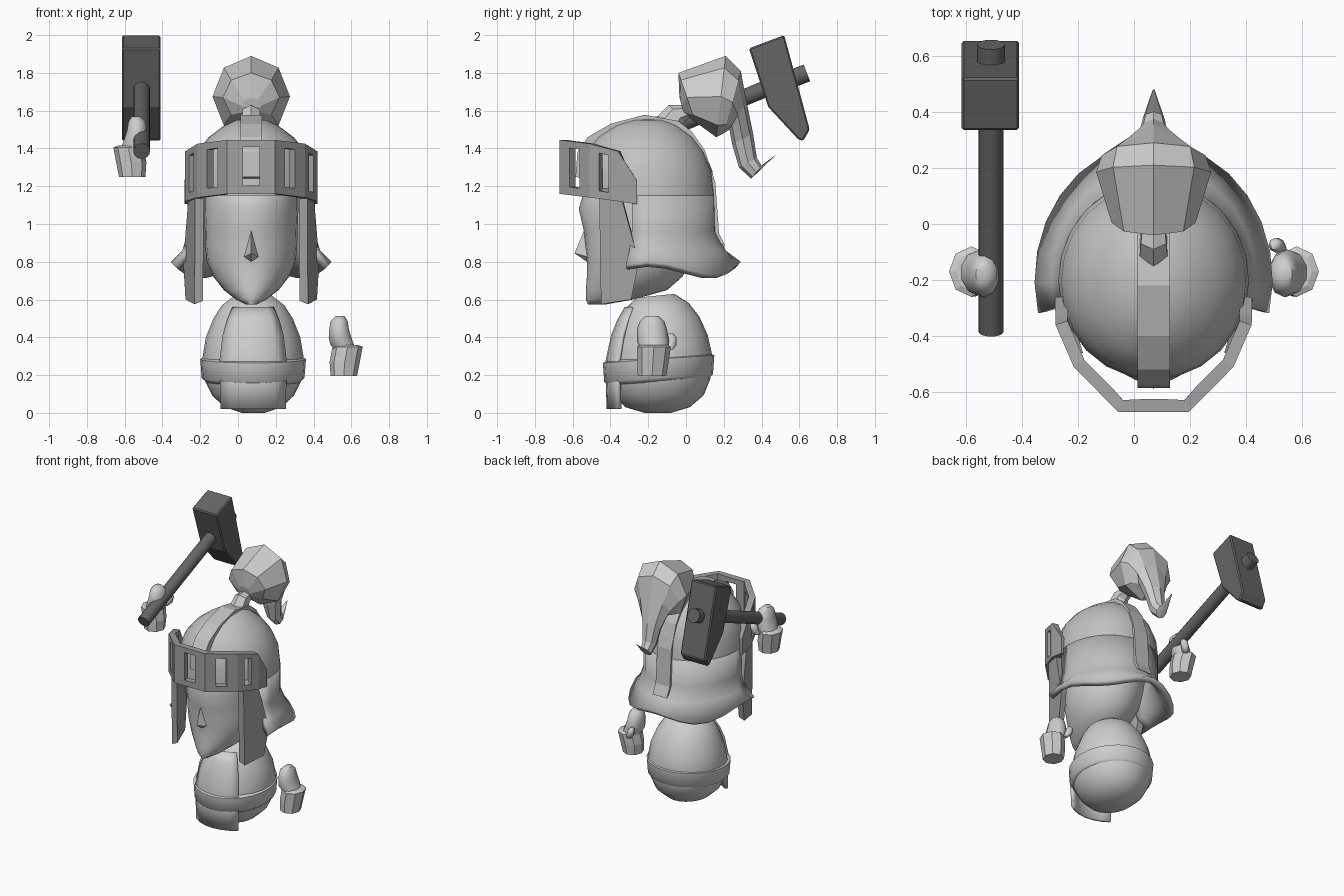
import bpy, bmesh, math
from mathutils import Vector

if "Cube" in bpy.data.objects:
    bpy.data.objects.remove(bpy.data.objects["Cube"])

CX = 0.07  # centre line of the figure


def material(name, v):
    m = bpy.data.materials.new(name)
    m.diffuse_color = (v, v, v, 1)
    m.use_nodes = True
    m.node_tree.nodes["Principled BSDF"].inputs["Base Color"].default_value = m.diffuse_color
    return m


LIGHT = material("light grey", 0.62)
STEEL = material("helmet grey", 0.54)
VISOR = material("visor grey", 0.36)
DARK = material("dark iron", 0.13)


def make(name, verts, faces, mat, smooth=None, solid=0, recalc=True, bevel=0):
    me = bpy.data.meshes.new(name)
    me.from_pydata([tuple(v) for v in verts], [], faces)
    bm = bmesh.new()
    bm.from_mesh(me)
    bmesh.ops.remove_doubles(bm, verts=bm.verts, dist=0.0005)
    if recalc:
        bmesh.ops.recalc_face_normals(bm, faces=bm.faces)
    bm.to_mesh(me)
    bm.free()
    ob = bpy.data.objects.new(name, me)
    bpy.context.collection.objects.link(ob)
    me.materials.append(mat)
    if smooth:
        bpy.ops.object.select_all(action='DESELECT')
        ob.select_set(True)
        bpy.context.view_layer.objects.active = ob
        bpy.ops.object.shade_smooth_by_angle(angle=math.radians(smooth))
    if solid:
        s = ob.modifiers.new("thickness", 'SOLIDIFY')
        s.thickness, s.offset = solid, -1
    if bevel:
        b = ob.modifiers.new("bevel", 'BEVEL')
        b.width, b.segments = bevel, 1
    return ob


def skin(n, count, closed=True, caps=True):
    """Quads joining count rings of n points each."""
    f = []
    for i in range(count - 1):
        for j in range(n if closed else n - 1):
            k = (j + 1) % n
            f.append((i * n + j, i * n + k, (i + 1) * n + k, (i + 1) * n + j))
    if closed and caps:
        f += [tuple(reversed(range(n))), tuple(range((count - 1) * n, count * n))]
    return f


def loft(name, mat, rings, sides=24, arc=None, caps=True, **kw):
    """Rings (cx, cy, z, rx, ry, slope), bottom to top; angle 0 faces the front."""
    if arc:
        ang = [math.radians(arc[0] + (arc[1] - arc[0]) * j / sides) for j in range(sides + 1)]
    else:
        ang = [2 * math.pi * j / sides for j in range(sides)]
    verts = []
    for cx, cy, z, rx, ry, slope in rings:
        for a in ang:
            dy = -ry * math.cos(a)
            h = z(a) if callable(z) else z
            verts.append((cx + rx * math.sin(a), cy + dy, h + slope * dy))
    return make(name, verts, skin(len(ang), len(rings), not arc, caps), mat,
                recalc=not arc and caps, **kw)


def sweep(name, mat, rings, n=8, **kw):
    """Rings (top y, top z, bottom y, bottom z, half width) on the centre line."""
    verts = []
    phase, k = (math.pi / 4, math.sqrt(2)) if n == 4 else (0, 1)
    for ty, tz, by, bz, w in rings:
        for j in range(n):
            a = 2 * math.pi * j / n + phase
            c, s = math.cos(a) * k, math.sin(a) * k
            verts.append((CX + w * s, (ty + by) / 2 + c * (ty - by) / 2,
                          (tz + bz) / 2 + c * (tz - bz) / 2))
    return make(name, verts, skin(n, len(rings)), mat, **kw)


# Torso: rounded bowl below, dome above
B = 0.08
loft("torso", LIGHT, [
    (B, -.15, 0.0, .06, .07, 0), (B, -.15, .03, .15, .17, 0), (B, -.14, .09, .215, .235, .02),
    (B, -.14, .17, .255, .27, .05), (B, -.135, .28, .27, .275, .07), (B, -.135, .40, .25, .25, .05),
    (B, -.14, .50, .21, .21, .05), (B, -.15, .57, .165, .165, .07), (B, -.16, .62, .1, .1, .1)],
    smooth=45)
# Padded belt, higher at the back
loft("belt", LIGHT, [
    (B, -.145, .165, .25, .265, .07), (B, -.145, .185, .272, .288, .07),
    (B, -.145, .285, .28, .295, .07), (B, -.145, .295, .255, .27, .07)], smooth=50)
# Tabard hanging down the front
loft("tabard", LIGHT, [
    (B, -.145, .02, .275, .275, 0), (B, -.145, .16, .28, .28, 0), (B, -.14, .28, .282, .285, 0),
    (B, -.14, .41, .257, .257, 0), (B, -.145, .49, .22, .22, 0), (B, -.15, .56, .175, .175, 0)],
    sides=6, arc=(-39, 39), smooth=40, solid=.02)

# Head with a tapering chin: (z, half width, front y, back y)
face = [(.575, .03, -.52, -.42), (.60, .08, -.53, -.28), (.65, .145, -.53, -.10), (.72, .2, -.525, -.02),
        (.80, .235, -.525, .03), (.88, .243, -.535, .06), (.96, .245, -.54, .08), (1.08, .25, -.568, .09),
        (1.14, .25, -.55, .09), (1.3, .24, -.48, .05), (1.42, .15, -.38, -.02)]
loft("head", LIGHT, [(CX, (f + b) / 2, z, w, (b - f) / 2, 0) for z, w, f, b in face], smooth=60)
make("nose", [(CX, -.53, .99), (CX, -.59, .845), (CX - .05, -.5, .82), (CX + .05, -.5, .82),
              (CX, -.51, .79)], [(0, 2, 1), (0, 1, 3), (1, 2, 4), (1, 4, 3), (0, 3, 4, 2)], LIGHT)

# Helmet: full dome and a flaring neck guard open at the front
loft("helmet_dome", STEEL, [
    (CX, -.20, 1.15, .34, .355, 0), (CX, -.205, 1.28, .33, .345, 0), (CX, -.215, 1.38, .29, .315, 0),
    (CX, -.215, 1.46, .225, .255, 0), (CX, -.21, 1.52, .145, .175, 0), (CX, -.2, 1.55, .08, .1, 0),
    (CX, -.2, 1.557, .02, .02, 0)], caps=False, smooth=50)
loft("neck_guard", STEEL, [
    (CX, -.2, lambda a: .765 + .035 * math.cos(4 * a), .425, .49, 0),
    (CX, -.2, .86, .365, .41, 0), (CX, -.2, .96, .335, .36, 0), (CX, -.2, 1.15, .34, .355, 0)],
    sides=16, arc=(76, 284), smooth=40, solid=.04)

# Raised crest strip over the dome
path = [(-.585, 1.25), (-.575, 1.38), (-.52, 1.46), (-.4, 1.53), (-.22, 1.578), (-.04, 1.545), (.03, 1.49),
        (.10, 1.39), (.155, 1.22), (.175, .95), (.21, .88)]
crest = []
for y, z in path:
    d = (Vector((-.2, 1.15)) - Vector((y, z))).normalized() * .06
    crest.append((y, z, y + d.x, z + d.y, .058))
sweep("crest", STEEL, crest, n=4)

# Visor band: one slot in each of the five front panels
half = [(.352, -.26, 1.105, 1.23), (.35, -.36, 1.12, 1.385), (.285, -.51, 1.14, 1.425), (.127, -.67, 1.16, 1.445)]
cols = [(CX - x, y, lo, hi) for x, y, lo, hi in half] + [(CX + x, y, lo, hi) for x, y, lo, hi in reversed(half)]
vs, fs = [], []
for s in range(len(cols) - 1):
    p, q = cols[s], cols[s + 1]
    base = len(vs)
    for v in (0, .15, .87, 1):
        for u in (0, .33, .67, 1):
            x, y, lo, hi = (a + (b - a) * u for a, b in zip(p, q))
            vs.append((x, y, lo + (hi - lo) * v))
    for r in range(3):
        for c in range(3):
            if (r, c) == (1, 1) and 0 < s < len(cols) - 2:
                continue
            k = base + r * 4 + c
            fs.append((k, k + 1, k + 5, k + 4))
make("visor", vs, fs, VISOR, solid=.045, recalc=False)

# Cheek guards
outline = [(-.46, 1.17), (-.35, 1.17), (-.25, .80), (-.29, .60), (-.45, .575)]
for side, label in ((-1, "left"), (1, "right")):
    vs = [(CX + side * (.30 + .3 * (y + .45) - t), y, z + t * .4) for t in (0, .045) for y, z in outline]
    make("cheek_guard_" + label, vs, skin(5, 2), VISOR)

# Plume and its socket
sweep("plume_socket", LIGHT, [
    (-.15, 1.57, -.03, 1.50, .058), (-.09, 1.63, -.01, 1.54, .052), (-.02, 1.63, .02, 1.56, .045),
    (.04, 1.66, .06, 1.58, .04)], n=6)
sweep("plume", LIGHT, [
    (-.035, 1.67, -.01, 1.58, .05), (-.04, 1.80, .05, 1.54, .15), (.21, 1.89, .16, 1.46, .205),
    (.29, 1.81, .20, 1.48, .185), (.32, 1.65, .23, 1.50, .13), (.355, 1.48, .245, 1.42, .075),
    (.375, 1.35, .28, 1.30, .05), (.40, 1.31, .345, 1.24, .04), (.48, 1.37, .475, 1.365, .004)])

# Gloves: flared cuff, mitten and thumb, the other one raised to hold the hammer
for side, dz, label in ((1, 0, "lowered"), (-1, 1.055, "raised")):
    def r(x, y, z, rx, ry, s=0):
        return (side * x, y, z + dz, rx, ry, s)
    loft("cuff_" + label, LIGHT, [
        r(.56, -.18, .195, .07, .075), r(.565, -.175, .27, .08, .083), r(.58, -.17, .35, .08, .09),
        r(.575, -.17, .36, .06, .07)], sides=8)
    loft("mitten_" + label, LIGHT, [
        r(.57, -.17, .33, .06, .07), r(.545, -.175, .38, .065, .085), r(.535, -.18, .44, .055, .08),
        r(.535, -.18, .485, .048, .065), r(.54, -.18, .513, .025, .035)], sides=10, smooth=50)
    loft("thumb_" + label, LIGHT, [
        r(.53, -.09, .335, .015, .02), r(.515, -.078, .36, .025, .028), r(.505, -.075, .40, .025, .026),
        r(.50, -.08, .42, .012, .012)], sides=8, smooth=60)


# Hammer: slanted handle, wedge-ended head and end knob
def rod(name, a, b, radius, n=16):
    a, b = Vector(a), Vector(b)
    d = (b - a).normalized()
    up = Vector((1, 0, 0)).cross(d)
    vs = [p + radius * (math.cos(t) * Vector((1, 0, 0)) + math.sin(t) * up)
          for p in (a, b) for t in (2 * math.pi * j / n for j in range(n))]
    make(name, vs, skin(n, 2), DARK, smooth=40)


HX = -.51
rod("hammer_handle", (HX, -.385, 1.385), (HX, .5, 1.748), .044)
rod("hammer_knob", (HX, .5, 1.745), (HX, .64, 1.80), .05, 10)
prof = [(.333, 1.93), (.52, 2.0), (.655, 1.50), (.62, 1.44), (.595, 1.447), (.435, 1.62)]
make("hammer_head", [(x, y, z) for x in (-.615, -.41) for y, z in prof], skin(6, 2), DARK, bevel=.008)
